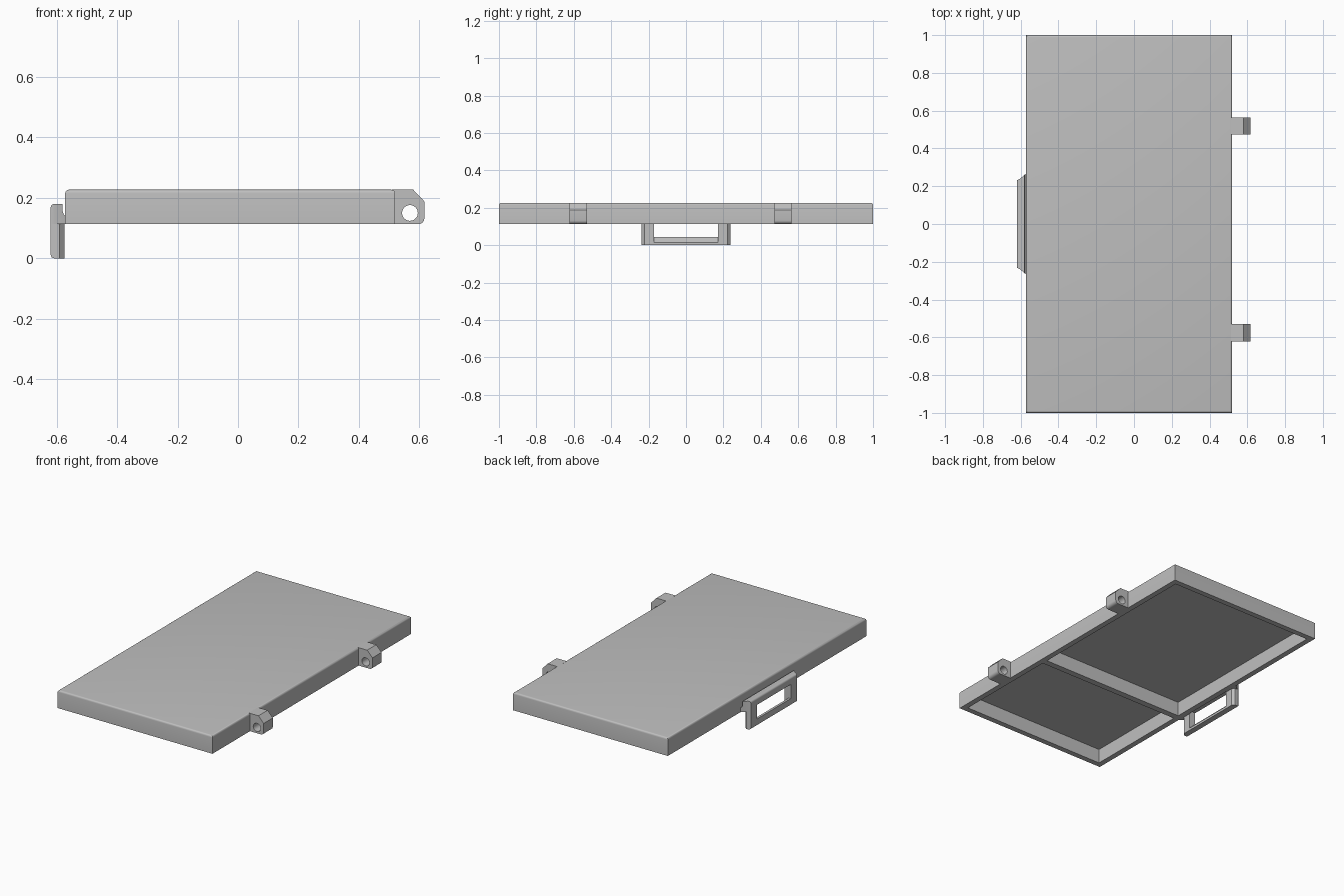
import bpy, bmesh
from mathutils import Vector

cube = bpy.data.objects.get("Cube")
if cube:
    bpy.data.objects.remove(cube, do_unlink=True)

grey = bpy.data.materials.new("light grey")
grey.use_nodes = True
grey.diffuse_color = (0.52, 0.52, 0.52, 1)
grey.node_tree.nodes["Principled BSDF"].inputs["Base Color"].default_value = (0.52, 0.52, 0.52, 1)

BOTTOM, TOP = 0.113, 0.227
LEFT_X, RIGHT_X = -0.572, 0.52


def prism(name, outline, axis, lo, hi, bevel_rule=None, radius=0.012):
    """Extrude a 2D outline along y (outline in x, z) or z (outline in x, y)."""
    bm = bmesh.new()
    place = (lambda a, b: (a, lo, b)) if axis == "y" else (lambda a, b: (a, b, lo))
    face = bm.faces.new([bm.verts.new(place(a, b)) for a, b in outline])
    new = bmesh.ops.extrude_face_region(bm, geom=[face])["geom"]
    step = Vector((0, hi - lo, 0)) if axis == "y" else Vector((0, 0, hi - lo))
    bmesh.ops.translate(bm, vec=step, verts=[v for v in new if isinstance(v, bmesh.types.BMVert)])
    bmesh.ops.recalc_face_normals(bm, faces=bm.faces)
    if bevel_rule:
        edges = [e for e in bm.edges if all(bevel_rule(v.co) for v in e.verts)]
        bmesh.ops.bevel(bm, geom=edges, offset=radius, segments=4, profile=0.5, affect="EDGES")
    mesh = bpy.data.meshes.new(name)
    bm.to_mesh(mesh)
    bm.free()
    mesh.materials.append(grey)
    obj = bpy.data.objects.new(name, mesh)
    bpy.context.collection.objects.link(obj)
    return obj


def box(name, x0, x1, y0, y1, z0, z1, bevel_rule=None):
    return prism(name, [(x0, y0), (x1, y0), (x1, y1), (x0, y1)], "z", z0, z1, bevel_rule)


def activate(obj):
    bpy.ops.object.select_all(action="DESELECT")
    obj.select_set(True)
    bpy.context.view_layer.objects.active = obj


def cut(obj, cutter):
    cutter.hide_render = True
    mod = obj.modifiers.new("cut", "BOOLEAN")
    mod.operation, mod.solver, mod.object = "DIFFERENCE", "EXACT", cutter
    activate(obj)
    bpy.ops.object.modifier_apply(modifier=mod.name)
    bpy.data.objects.remove(cutter, do_unlink=True)


def finish(obj):
    activate(obj)
    bpy.ops.object.shade_smooth_by_angle(angle=0.55)


def mirrored(half):
    return half + [(x, -y) for x, y in reversed(half)]


# Lid: rounded top edges, two pockets underneath separated by a rib
lid = box("lid", LEFT_X, RIGHT_X, -1, 1, BOTTOM, TOP, lambda c: c.z > TOP - 0.001)
WALL = 0.035
for y0, y1 in ((-1 + WALL, -0.27), (-0.23, 1 - WALL)):
    cut(lid, box("pocket_cutter", LEFT_X + WALL, RIGHT_X - WALL, y0, y1, 0.05, 0.205))
finish(lid)

# Hinge knuckles: chamfered top, rounded bottom corner, pin hole
knuckle = [(RIGHT_X - 0.01, BOTTOM), (0.617, BOTTOM), (0.617, 0.188), (0.58, TOP), (RIGHT_X - 0.01, TOP)]
for name, y0, y1 in (("front_hinge", -0.622, -0.53), ("back_hinge", 0.473, 0.565)):
    hinge = prism(name, knuckle, "y", y0, y1, lambda c: c.x > 0.6 and c.z < 0.12, 0.02)
    bpy.ops.mesh.primitive_cylinder_add(vertices=32, radius=0.026, depth=0.4,
                                        location=(0.569, (y0 + y1) / 2, 0.15), rotation=(1.5708, 0, 0))
    cut(hinge, bpy.context.object)
    finish(hinge)


# Latch: window frame hanging below the lid, with a flared mount and top lip
def window_cutter():
    sides = [(-0.65, 0.045), (-0.605, 0.045), (-0.57, 0.01), (-0.57, 0.135), (-0.65, 0.135)]
    return prism("window_cutter", sides, "y", -0.17, 0.17)


frame = prism("latch_frame", mirrored([(-0.62, 0.232), (-0.605, 0.238), (-0.59, 0.237), (-0.575, 0.222)]),
              "z", 0, BOTTOM, lambda c: c.x < -0.615 and c.z < 0.001)
cut(frame, window_cutter())
finish(frame)

mount = prism("latch_mount", mirrored([(-0.62, 0.232), (-0.605, 0.238), (-0.57, 0.268)]),
              "z", BOTTOM, 0.18, lambda c: c.x < -0.615 and c.z > 0.17)
cut(mount, window_cutter())
notch = [(-0.58, 0.2), (-0.58, 0.155), (-0.576, 0.143), (-0.568, 0.139), (-0.55, 0.139), (-0.55, 0.2)]
cut(mount, prism("notch_cutter", notch, "y", -0.4, 0.4))
finish(mount)
